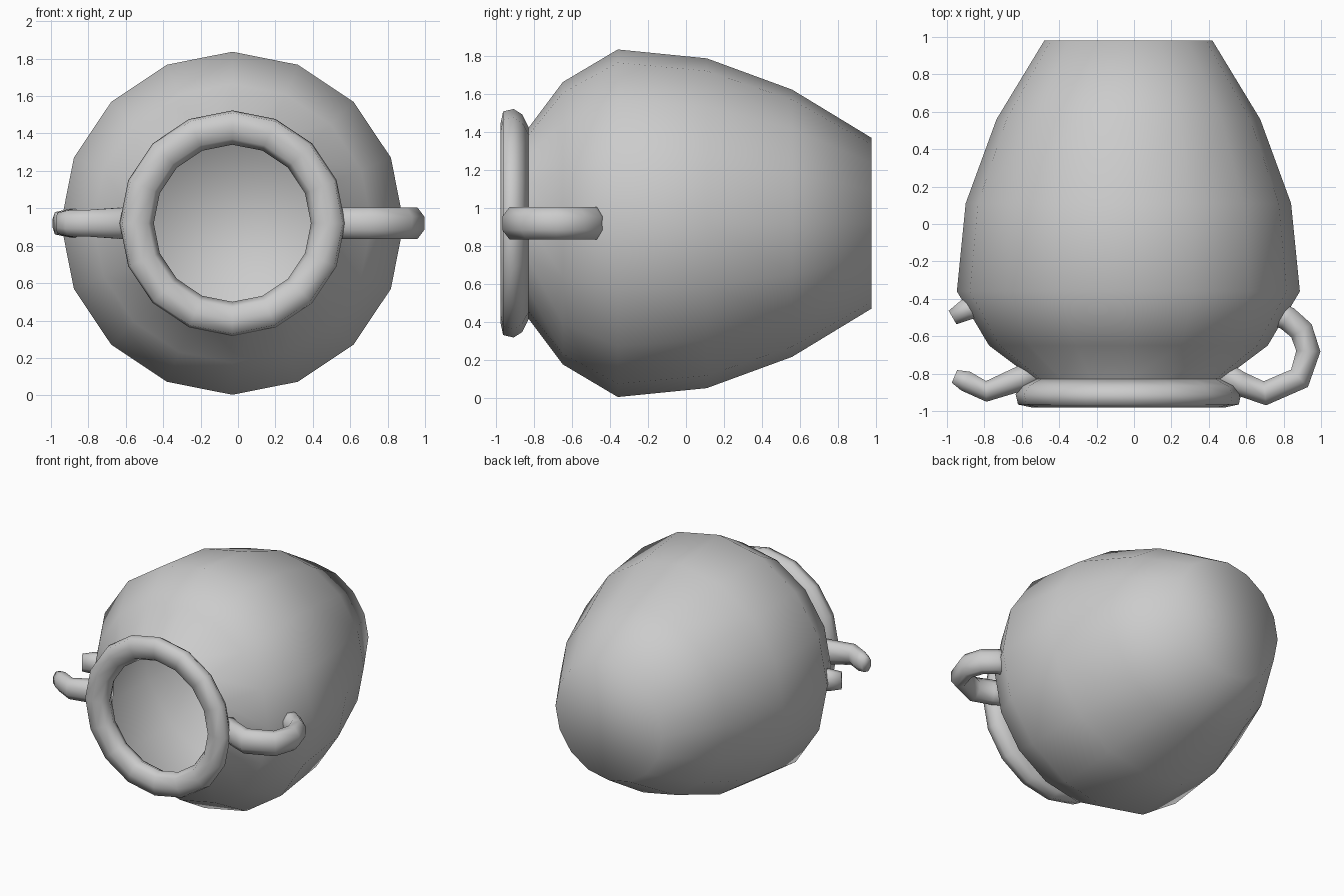
import bpy, bmesh, math
from mathutils import Vector

if "Cube" in bpy.data.objects:
    bpy.data.objects.remove(bpy.data.objects["Cube"])

CX, CZ, SIDES = -0.03, 0.92, 16


def finish(name, bm):
    bmesh.ops.recalc_face_normals(bm, faces=bm.faces[:])
    for f in bm.faces:
        f.smooth = True
    me = bpy.data.meshes.new(name)
    bm.to_mesh(me)
    bm.free()
    ob = bpy.data.objects.new(name, me)
    bpy.context.collection.objects.link(ob)
    return ob


def skin(bm, rings, closed=False):
    n = len(rings[0])
    pairs = list(zip(rings, rings[1:]))
    if closed:
        pairs.append((rings[-1], rings[0]))
    for a, b in pairs:
        for i in range(n):
            j = (i + 1) % n
            bm.faces.new((a[i], a[j], b[j], b[i]))


def lathe(name, profile, closed=False, cap=False):
    """Turn (y, radius) points around the pot's lying axis."""
    bm = bmesh.new()
    rings = []
    for y, r in profile:
        rings.append([bm.verts.new((CX + r * math.sin(2 * math.pi * k / SIDES), y,
                                    CZ + r * math.cos(2 * math.pi * k / SIDES)))
                      for k in range(SIDES)])
    skin(bm, rings, closed)
    if cap:
        bm.faces.new(rings[-1])
    return finish(name, bm)


def tube(name, path, sides=8):
    """Sweep an oval section along (x, y, flat radius, z radius) points."""
    bm = bmesh.new()
    pts = [Vector((p[0], p[1], 0)) for p in path]
    rings = []
    for i, (x, y, rw, rz) in enumerate(path):
        t = (pts[min(i + 1, len(pts) - 1)] - pts[max(i - 1, 0)]).normalized()
        side = Vector((-t.y, t.x, 0))
        ring = []
        for k in range(sides):
            a = 2 * math.pi * (k + 0.5) / sides
            off = side * (rw * math.cos(a))
            ring.append(bm.verts.new((x + off.x, y + off.y, CZ + rz * math.sin(a))))
        rings.append(ring)
    skin(bm, rings)
    bm.faces.new(rings[0])
    bm.faces.new(rings[-1])
    return finish(name, bm)


# Pot body lying on its side, mouth toward the front
lathe("pot_body", [(-0.86, 0.50), (-0.83, 0.505), (-0.65, 0.745), (-0.36, 0.917),
                   (0.11, 0.87), (0.56, 0.705), (0.98, 0.45)], cap=True)

# Rolled rim around the mouth
lathe("rim", [(-0.83, 0.505), (-0.865, 0.575), (-0.91, 0.603), (-0.965, 0.59),
              (-0.98, 0.52), (-0.965, 0.45), (-0.91, 0.42), (-0.85, 0.45)], closed=True)

# Whole handle on the right
W, H = 0.07, 0.092
tube("right_handle", [(x, y, W, H) for x, y in
     [(0.74, -0.47), (0.82, -0.505), (0.895, -0.57), (0.932, -0.68), (0.885, -0.825),
      (0.70, -0.905), (0.57, -0.855), (0.46, -0.79)]])

# Broken handle stumps on the left
tube("left_stump_back", [(-0.80, -0.42, 0.07, 0.09), (-0.90, -0.46, 0.062, 0.08),
                         (-0.97, -0.50, 0.045, 0.065)])
tube("left_stump_front", [(-0.52, -0.79, 0.075, 0.092), (-0.63, -0.835, 0.07, 0.09),
                          (-0.79, -0.895, 0.06, 0.078), (-0.90, -0.84, 0.06, 0.075),
                          (-0.96, -0.815, 0.04, 0.06)])
